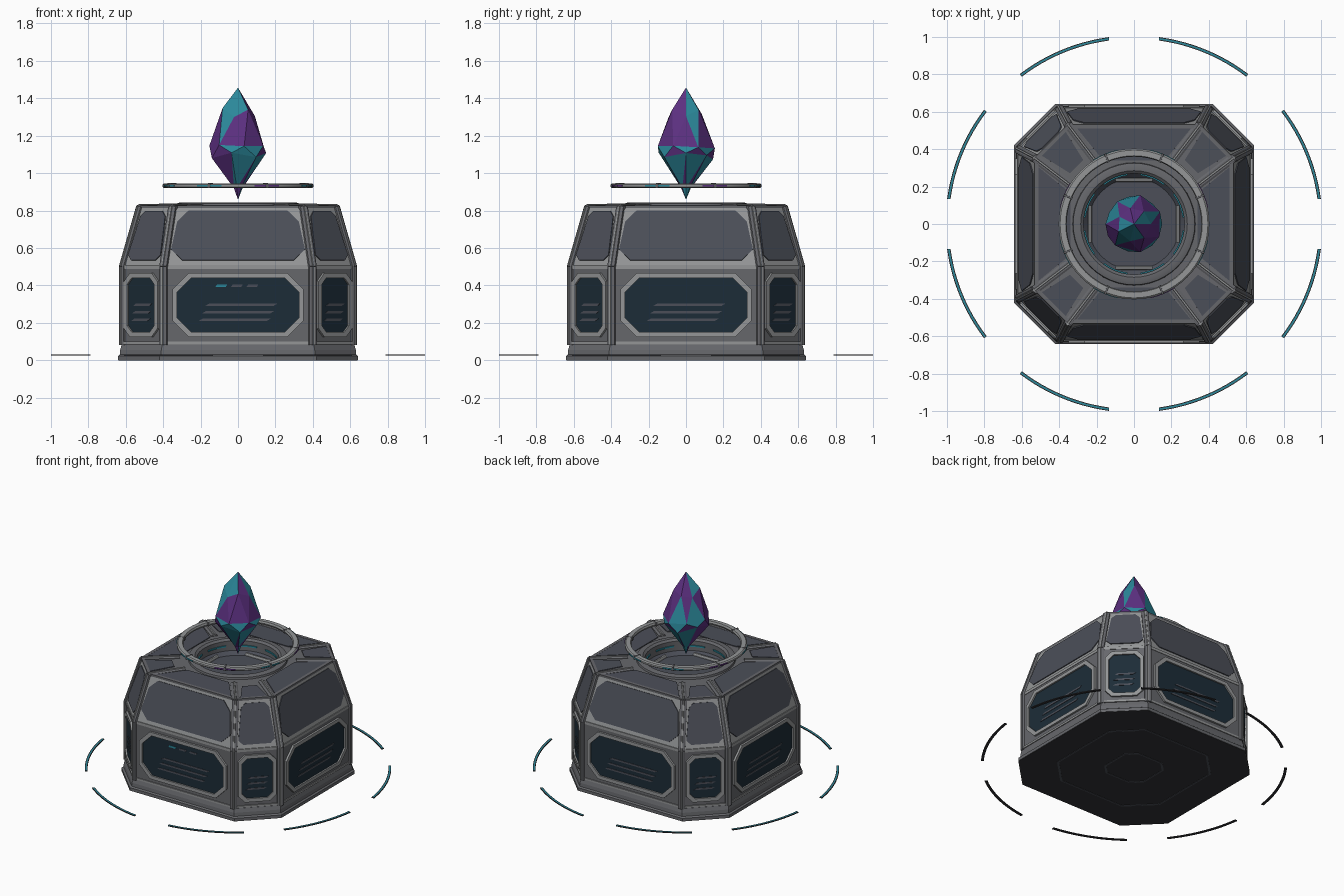
import bpy, math, random
from mathutils import Vector

random.seed(4)
if "Cube" in bpy.data.objects:
    bpy.data.objects.remove(bpy.data.objects["Cube"])


def material(name, hexa):
    rgb = [(int(hexa[i:i + 2], 16) / 255) ** 2.2 for i in (0, 2, 4)] + [1]
    m = bpy.data.materials.new(name)
    m.use_nodes = True
    m.diffuse_color = rgb
    m.node_tree.nodes["Principled BSDF"].inputs["Base Color"].default_value = rgb
    return m


PANEL, METAL, TRIM = material("dark panel", "4d5059"), material("grey metal", "66676b"), material("light trim", "939596")
GLASS, DARK = material("blue black glass", "22303a"), material("underside black", "37373a")
TEAL, PURPLE = material("teal", "2f8799"), material("purple", "5c337f")


def part(name, pieces, mats, smooth=False):
    """Join (verts, faces, material index) pieces into one object."""
    verts, faces, idx = [], [], []
    for v, f, m in pieces:
        n = len(verts)
        verts += v
        faces += [[n + i for i in face] for face in f]
        idx += m if isinstance(m, list) else [m] * len(f)
    me = bpy.data.meshes.new(name)
    me.from_pydata([tuple(v) for v in verts], [], faces)
    for m in mats:
        me.materials.append(m)
    for p, i in zip(me.polygons, idx):
        p.material_index = i
        p.use_smooth = smooth
    if smooth:
        me.set_sharp_from_angle(angle=math.radians(30))
    ob = bpy.data.objects.new(name, me)
    bpy.context.collection.objects.link(ob)
    return ob


def loft(loops, cap_start=False, cap_end=False, closed=False):
    n, k = len(loops[0]), len(loops)
    verts = [p for loop in loops for p in loop]
    faces = [[r * n + i, r * n + (i + 1) % n, (r + 1) % k * n + (i + 1) % n, (r + 1) % k * n + i]
             for r in range(k if closed else k - 1) for i in range(n)]
    if cap_start:
        faces.append(list(range(n))[::-1])
    if cap_end:
        faces.append([(k - 1) * n + i for i in range(n)])
    return verts, faces


def octagon(a, b, z):
    pts = [(-b, -a), (b, -a), (a, -b), (a, b), (b, a), (-b, a), (-a, b), (-a, -b)]
    return [Vector((x, y, z)) for x, y in pts]


def circle(r, z, n=48):
    return [Vector((r * math.cos(t * math.tau / n), r * math.sin(t * math.tau / n), z)) for t in range(n)]


def wall(lo, hi, i):
    """Map (across, up, out) onto wall i between two octagons."""
    p, q, r, s = lo[i], lo[(i + 1) % 8], hi[i], hi[(i + 1) % 8]
    base, u = (p + q) / 2, (q - p).normalized()
    up = ((r + s) / 2 - base).normalized()
    out = u.cross(up)
    return lambda a, b, d: base + u * a + up * b + out * d


def chamfered(wb, wt, v0, v1, c):
    return [(-wb + c, v0), (wb - c, v0), (wb, v0 + c), (wt, v1 - c),
            (wt - c, v1), (c - wt, v1), (-wt, v1 - c), (-wb, v0 + c)]


def plate(to, poly, d, d0=-.002):
    return loft([[to(x, y, h) for x, y in poly] for h in (d0, d)], cap_end=True)


def frame(to, outer, inner, d):
    return loft([[to(x, y, h) for x, y in poly]
                 for poly, h in ((outer, -.002), (outer, d * .6), (outer, d), (inner, d), (inner, -.002))])


def beam(p, q, width, height, out):
    """Box along an edge, standing out from the surface."""
    along = (q - p).normalized()
    side = along.cross(out).normalized() * width / 2
    out = side.cross(along).normalized() * height
    prof = [-side - out, side - out, side + out * .4, side * .6 + out, -side * .6 + out, -side + out * .4]
    return loft([[p + v for v in prof], [q + v for v in prof]], True, True)


# Main shell: skirt, lower walls, sloped walls, roof
foot, sill = octagon(.622, .4, .08), octagon(.622, .4, .5)
eave, hole = octagon(.53, .352, .82), octagon(.285, .165, .825)
part("skirt", [(*loft([octagon(.642, .42, 0), octagon(.642, .42, .022), octagon(.632, .412, .03),
                       octagon(.63, .41, .055), octagon(.622, .405, .082)], True, True), 0)], [METAL])
v, f = loft([foot, sill, eave, hole])
part("shell", [(v, f, [0] * 8 + [1] * 8 + [0] * 8)], [METAL, TRIM])

# Trim bands running round the shell
def band(name, a, b, z, h, mat, grow=.008):
    part(name, [(*loft([octagon(a - .02, b, z), octagon(a + grow, b + grow / 2, z), octagon(a + grow, b + grow / 2, z + h),
                        octagon(a - .02, b - .006, z + h)]), 0)], [mat])

band("foot_band", .622, .402, .085, .014, TRIM, .006)
band("sill_band", .617, .398, .488, .02, TRIM)
band("eave_band", .53, .352, .81, .018, METAL, .002)

# Wall, slope and roof panels
for i in range(8):
    long = i % 2 == 0
    side = ("front", "front_left", "left", "back_left", "back", "back_right", "right", "front_right")[i]
    low, high, top = wall(foot, sill, i), wall(sill, eave, i), wall(eave, hole, i)
    w, c = (.35, .085) if long else (.128, .045)
    part(side + "_window_frame", [(*frame(low, chamfered(w, w, .045, .385, c),
         chamfered(w - .025, w - .025, .07, .36, c - .01), .014), 0)], [TRIM])
    part(side + "_window", [(*plate(low, chamfered(w - .025, w - .025, .07, .36, c - .01), .003), 0)], [GLASS])

    # Slanted louvres, with status lights on the front only
    s = w * .55
    strips = []
    for k in range(3):
        y, x = .13 + .04 * k, (k - 1) * w * .05
        strips.append((*plate(low, [(x - s, y), (x + s - .02, y), (x + s, y + .012), (x - s + .02, y + .012)], .006), 0))
    if i == 0:
        for k in range(3):
            x = -.12 + .083 * k
            strips.append((*plate(low, [(x, .312), (x + .055, .312), (x + .063, .325), (x + .008, .325)], .006),
                           1 if k == 0 else 0))
    part(side + "_louvres", strips, [PANEL, TEAL])

    # Sloped armour panel and its seam
    b, t = (.358, .325) if long else (.122, .094)
    c = .06 if long else .03
    part(side + "_slope_panel", [(*plate(high, chamfered(b, t, .035, .31, c), .006), 0)], [PANEL])

    # Roof panel
    b, t = (.305, .165) if long else (.09, .05)
    part(side + "_roof_panel", [(*plate(top, [(-b, .018), (b, .018), (t, .19), (-t, .19)], .005), 0)], [PANEL])

    # Corner posts with a slim light ridge, and roof ribs
    out = Vector((foot[i].x, foot[i].y, 0)).normalized()
    up = Vector((0, 0, 1))
    rib_end = eave[i].lerp(hole[i], .82)
    posts = []
    for p, q, o in ((foot[i], sill[i], out), (sill[i], eave[i], out + up * .25), (eave[i], rib_end, up)):
        posts.append((*beam(p, q, .046, .009, o), 0))
        posts.append((*beam(p, q, .014, .014, o), 1))
    part(side + "_post", posts, [METAL, TRIM])

    # Bolts under the base
    t = math.radians(22.5 + 45 * i)
    centre = Vector((.52 * math.cos(t), .52 * math.sin(t), 0))
    part(side + "_base_bolt", [(*loft([[centre + p for p in circle(.014, z, 8)][::-1] for z in (.001, -.0)],
                                      cap_end=True), 0)], [METAL])

# Underside plates
part("base_underside", [(*loft([octagon(.638, .418, .0), octagon(.638, .418, -.001)], cap_end=True), 0)], [DARK])
for name, a in (("outer_base_ring", .44), ("inner_base_ring", .17)):
    part(name, [(*loft([octagon(a, a * .6, -.001), octagon(a, a * .6, -.003), octagon(a - .012, a * .6 - .008, -.003),
                        octagon(a - .012, a * .6 - .008, -.001)]), 0)], [PANEL])

# Roof well with collar
prof = [(.33, .815), (.325, .838), (.31, .843), (.285, .843), (.27, .83), (.27, .76), (.245, .735), (.001, .735)]
v, f = loft([circle(r, z) for r, z in prof])
part("well", [(v, f, [min(k // 48 // 5, 1) for k in range(len(f))])], [METAL, PANEL], True)
for k in range(4):
    t = math.radians(90 * k)
    d, s = Vector((math.cos(t), math.sin(t), 0)), Vector((-math.sin(t), math.cos(t), 0))
    z = Vector((0, 0, .74))
    part("well_bar", [(*beam(d * .235 - s * .1 + z, d * .235 + s * .1 + z, .02, .012, Vector((0, 0, 1))), 0)], [TRIM])


# Curved strip with box section between two angles
def arc(name, r0, r1, z0, z1, a0, a1, mats, idx, n=12):
    loops = []
    for k in range(n + 1):
        t = math.radians(a0 + (a1 - a0) * k / n)
        m0, m1 = r0 + (r1 - r0) * .25, r1 - (r1 - r0) * .25
        loops.append([Vector((r * math.cos(t), r * math.sin(t), z))
                      for r, z in ((r0, z0), (r1, z0), (r1, z1), (m1, z1), (m0, z1), (r0, z1))])
    v, f = loft(loops, True, True)
    part(name, [(v, f, [idx[j % 6] for j in range(6 * n)] + [0, 0])], mats)


# Ground light arcs, glowing strips in the well, halo ring bands
for k in range(8):
    c = 22.5 + 45 * k
    arc("ground_arc", .99, 1.008, .025, .031, c - 14.8, c + 14.8, [DARK, TEAL], [0, 0, 0, 1, 0, 0])
    arc("well_light", .262, .272, .79, .80, c - 15, c + 15, [TEAL], [0] * 6)
    arc("halo_light", .396, .406, .928, .937, c - 10, c + 10, [TEAL if k % 3 else PURPLE], [0] * 6)

# Floating halo ring with joints
prof = [(.365, .92), (.395, .92), (.403, .926), (.403, .938), (.395, .945), (.365, .945), (.36, .932)]
part("halo_ring", [(*loft([circle(r, z, 64) for r, z in prof], closed=True), 0)], [TRIM], True)
for k in range(8):
    t = math.radians(22.5 + 45 * k)
    d = Vector((math.cos(t), math.sin(t), 0))
    z = Vector((0, 0, .934))
    part("halo_joint", [(*beam(d * .357 + z, d * .406 + z, .014, .013, Vector((0, 0, 1))), 0)], [METAL])

# Faceted crystal: jittered rings between two points, facets coloured at random
N = 7
rings = []
for r, z, turn in ((.025, .92, 0), (.146, 1.09, 0), (.15, 1.155, .5), (.088, 1.325, 0)):
    rings.append([Vector((r * random.uniform(.95, 1.08) * math.cos((k + turn) * math.tau / N),
                          r * random.uniform(.95, 1.08) * math.sin((k + turn) * math.tau / N),
                          z + random.uniform(-.025, .025) * (r > .05))) for k in range(N)])
verts = [p for ring in rings for p in ring] + [Vector((0, 0, .858)), Vector((0, 0, 1.457))]
faces = []
for k in range(N):
    n = (k + 1) % N
    faces += [[4 * N, n, k], [k, n, N + n], [k, N + n, N + k],
              [N + k, N + n, 2 * N + k], [N + n, 2 * N + n, 2 * N + k],
              [2 * N + k, 3 * N + n, 3 * N + k], [2 * N + k, 2 * N + n, 3 * N + n],
              [3 * N + k, 3 * N + n, 4 * N + 1]]
part("crystal", [(verts, faces, [random.randint(0, 1) for _ in faces])], [PURPLE, TEAL])
